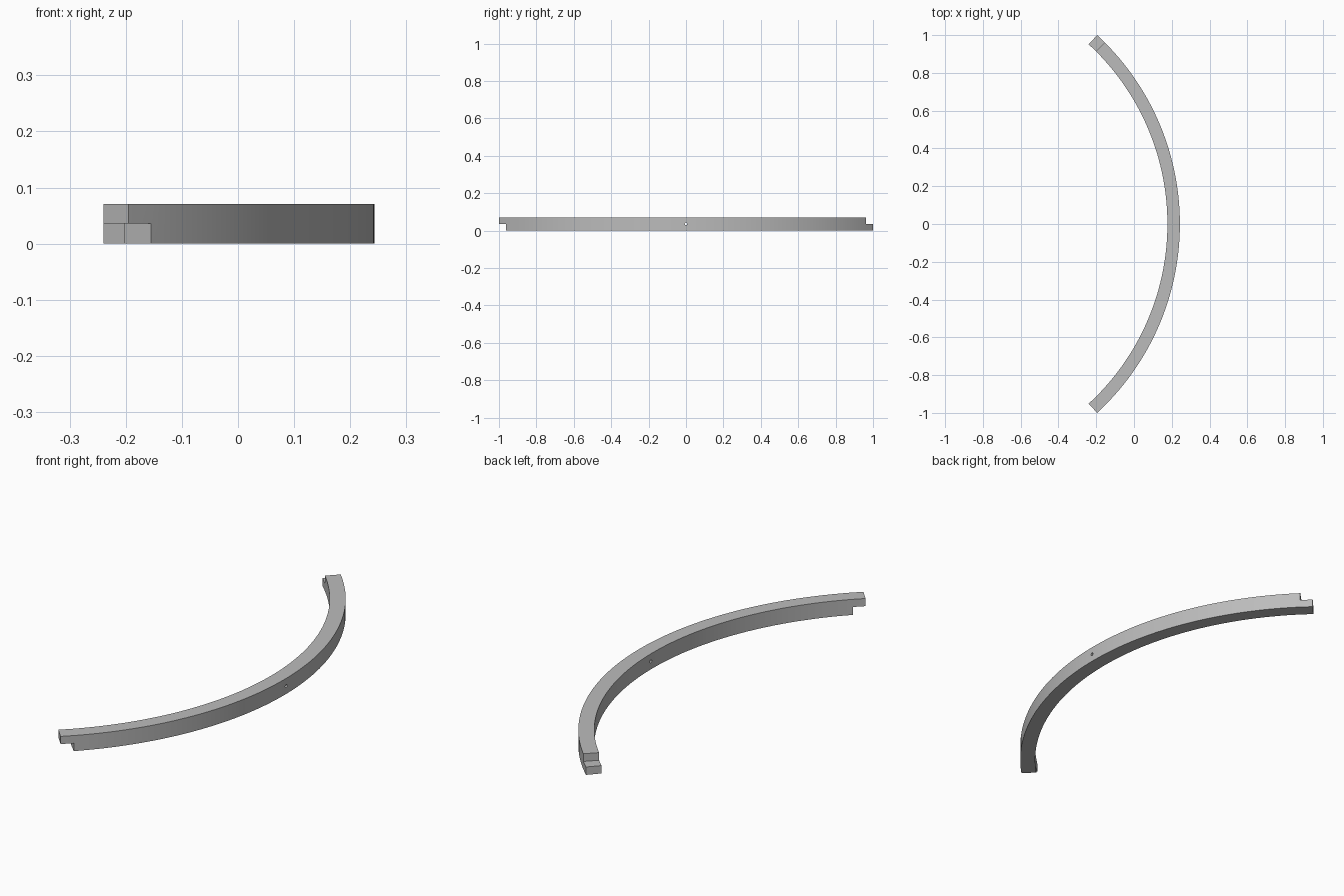
import bpy
import bmesh
from math import sin, cos, radians, pi
from mathutils import Matrix

cube = bpy.data.objects.get("Cube")
if cube:
    bpy.data.objects.remove(cube, do_unlink=True)

CENTRE_X = -1.117
R_IN, R_OUT = 1.294, 1.36
HEIGHT, LAP_Z = 0.071, 0.036
BODY_ANGLE, LAP_ANGLE = radians(45), radians(47.33)
SEGMENTS = 60

grey = bpy.data.materials.new("plain grey")
grey.use_nodes = True
colour = (0.5, 0.5, 0.5, 1)
grey.diffuse_color = colour
grey.node_tree.nodes["Principled BSDF"].inputs["Base Color"].default_value = colour


def make_object(name, bm):
    bmesh.ops.recalc_face_normals(bm, faces=bm.faces)
    mesh = bpy.data.meshes.new(name)
    bm.to_mesh(mesh)
    bm.free()
    mesh.materials.append(grey)
    obj = bpy.data.objects.new(name, mesh)
    bpy.context.collection.objects.link(obj)
    return obj


def section(bm, angle):
    """Cross-section loop: up the outer wall, then down the inner wall."""
    corners = [(R_OUT, 0), (R_OUT, LAP_Z), (R_OUT, HEIGHT),
               (R_IN, HEIGHT), (R_IN, LAP_Z), (R_IN, 0)]
    return [bm.verts.new((CENTRE_X + r * cos(angle), r * sin(angle), z))
            for r, z in corners]


# Curved bar swept through a quarter circle
bm = bmesh.new()
rings = [section(bm, BODY_ANGLE * (2 * i / SEGMENTS - 1)) for i in range(SEGMENTS + 1)]
for a, b in zip(rings, rings[1:]):
    for k in range(6):
        n = (k + 1) % 6
        bm.faces.new((a[k], a[n], b[n], b[k]))

# Half-height lap tongues: upper at the front end, lower at the back end
for ring, side, upper in ((rings[0], -1, True), (rings[-1], 1, False)):
    top = [ring[i] for i in (1, 2, 3, 4)]
    bottom = [ring[i] for i in (0, 1, 4, 5)]
    tongue, shoulder = (top, bottom) if upper else (bottom, top)
    bm.faces.new(shoulder)
    end = bm.faces.new(tongue)
    moved = bmesh.ops.extrude_discrete_faces(bm, faces=[end])["faces"][0]
    turn = side * (LAP_ANGLE - BODY_ANGLE)
    bmesh.ops.rotate(bm, verts=moved.verts, cent=(CENTRE_X, 0, 0),
                     matrix=Matrix.Rotation(turn, 3, "Z"))
bmesh.ops.remove_doubles(bm, verts=bm.verts, dist=0.00001)
bar = make_object("curved_bar", bm)

# Small pin hole through the middle of the bar
bm = bmesh.new()
bmesh.ops.create_cone(bm, cap_ends=True, segments=24, radius1=0.007, radius2=0.007,
                      depth=0.2,
                      matrix=Matrix.Translation((0.21, 0, LAP_Z)) @ Matrix.Rotation(pi / 2, 4, "Y"))
cutter = make_object("pin_hole_cutter", bm)
cutter.hide_render = True

cut = bar.modifiers.new("pin hole", "BOOLEAN")
cut.operation = "DIFFERENCE"
cut.solver = "EXACT"
cut.object = cutter

bpy.ops.object.select_all(action="DESELECT")
bar.select_set(True)
bpy.context.view_layer.objects.active = bar
bpy.ops.object.modifier_apply(modifier=cut.name)
bpy.data.objects.remove(cutter, do_unlink=True)
bpy.ops.object.shade_smooth_by_angle(angle=radians(30))
